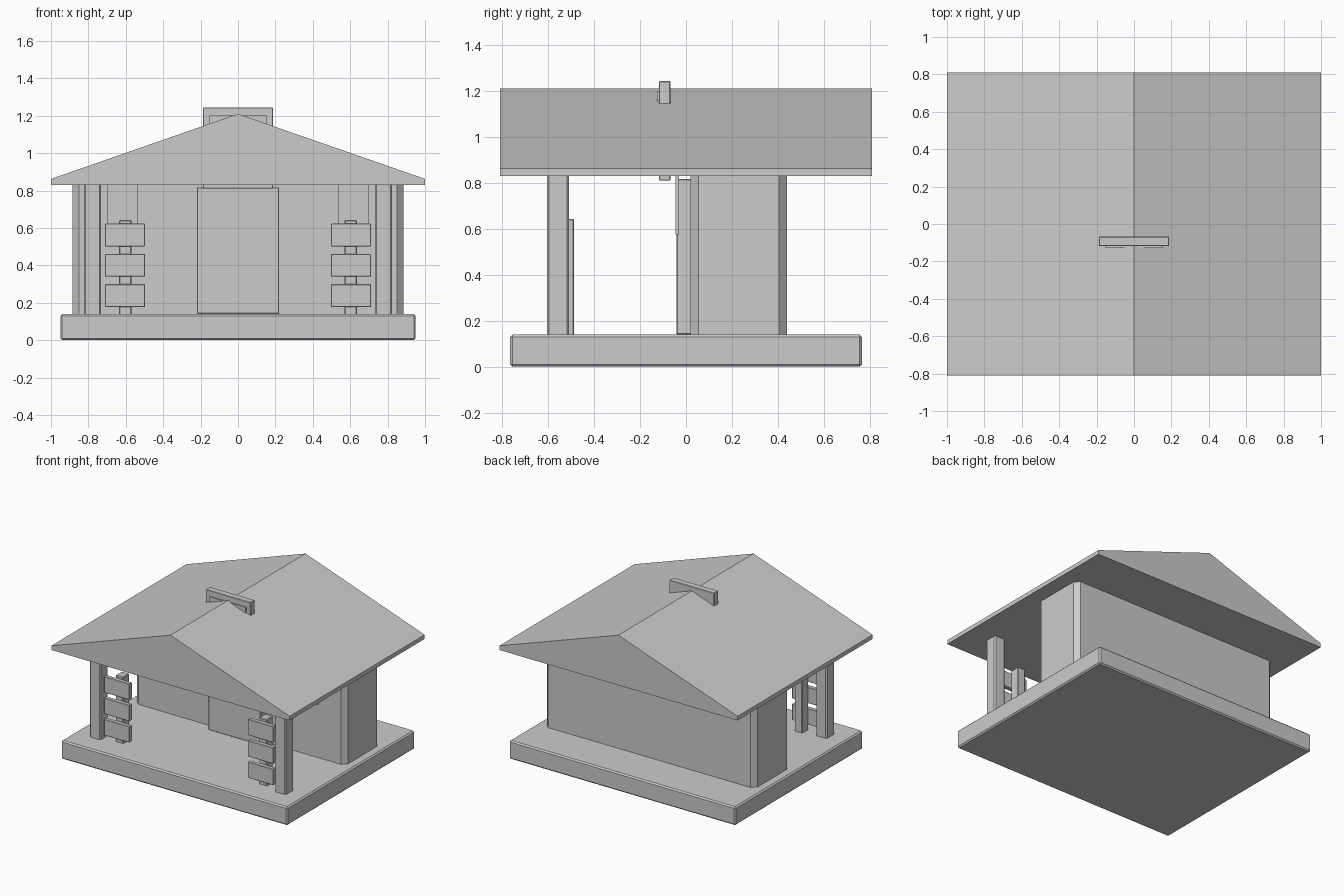
import bpy
import bmesh

if "Cube" in bpy.data.objects:
    bpy.data.objects.remove(bpy.data.objects["Cube"])

grey = bpy.data.materials.new("plain_grey")
grey.diffuse_color = (0.6, 0.6, 0.6, 1)
grey.use_nodes = True
grey.node_tree.nodes["Principled BSDF"].inputs["Base Color"].default_value = grey.diffuse_color


def finish(name, bm):
    bmesh.ops.recalc_face_normals(bm, faces=bm.faces)
    mesh = bpy.data.meshes.new(name)
    bm.to_mesh(mesh)
    bm.free()
    mesh.materials.append(grey)
    obj = bpy.data.objects.new(name, mesh)
    bpy.context.collection.objects.link(obj)
    return obj


def box(name, x, y, z, bevel=0.0, upright_only=False):
    """Box from (min, max) ranges, with optional chamfered edges."""
    bm = bmesh.new()
    bmesh.ops.create_cube(bm, size=1)
    for v in bm.verts:
        v.co = [r[0] if c < 0 else r[1] for c, r in zip(v.co, (x, y, z))]
    if bevel:
        edges = [e for e in bm.edges if not upright_only
                 or abs(e.verts[0].co.z - e.verts[1].co.z) > 0.01]
        bmesh.ops.bevel(bm, geom=edges, offset=bevel, segments=1,
                        affect='EDGES', clamp_overlap=True)
    return finish(name, bm)


def prism(name, outline, y0, y1):
    """Extrude an x-z outline along y."""
    bm = bmesh.new()
    face = bm.faces.new([bm.verts.new((x, y0, z)) for x, z in outline])
    new = bmesh.ops.extrude_face_region(bm, geom=[face])["geom"]
    bmesh.ops.translate(bm, vec=(0, y1 - y0, 0),
                        verts=[g for g in new if isinstance(g, bmesh.types.BMVert)])
    return finish(name, bm)


# Platform, building and door
box("platform", (-0.95, 0.95), (-0.765, 0.765), (0, 0.14), 0.01)
box("building", (-0.885, 0.885), (0.02, 0.44), (0.14, 0.84), 0.035, True)
box("door", (-0.22, 0.22), (-0.042, 0.03), (0.14, 0.817), 0.004)

# Solid gable roof with its ridge running front to back
prism("roof", [(-1, 0.83), (1, 0.83), (1, 0.862), (0, 1.21), (-1, 0.862)],
      -0.81, 0.81)

# Board rising through the ridge, with a raised panel on its front
box("ridge_board", (-0.188, 0.188), (-0.118, -0.068), (0.81, 1.243), 0.003)
box("ridge_panel", (-0.152, 0.152), (-0.127, -0.11), (0.85, 1.2))

# Mirrored porch parts
for side, s in (("left", -1), ("right", 1)):
    def span(a, b):
        return tuple(sorted((s * a, s * b)))
    box(f"porch_post_{side}", span(0.732, 0.823), (-0.605, -0.51),
        (0.13, 0.84), 0.008, True)
    box(f"window_{side}", span(0.537, 0.698), (-0.046, -0.03), (0.575, 0.84))
    box(f"plank_pole_{side}", span(0.57, 0.635), (-0.562, -0.487),
        (0.13, 0.643), 0.005)
    for i, z in enumerate((0.238, 0.4, 0.562)):
        box(f"plank_{side}_{i + 1}", span(0.497, 0.711), (-0.592, -0.56),
            (z - 0.061, z + 0.061), 0.003)
